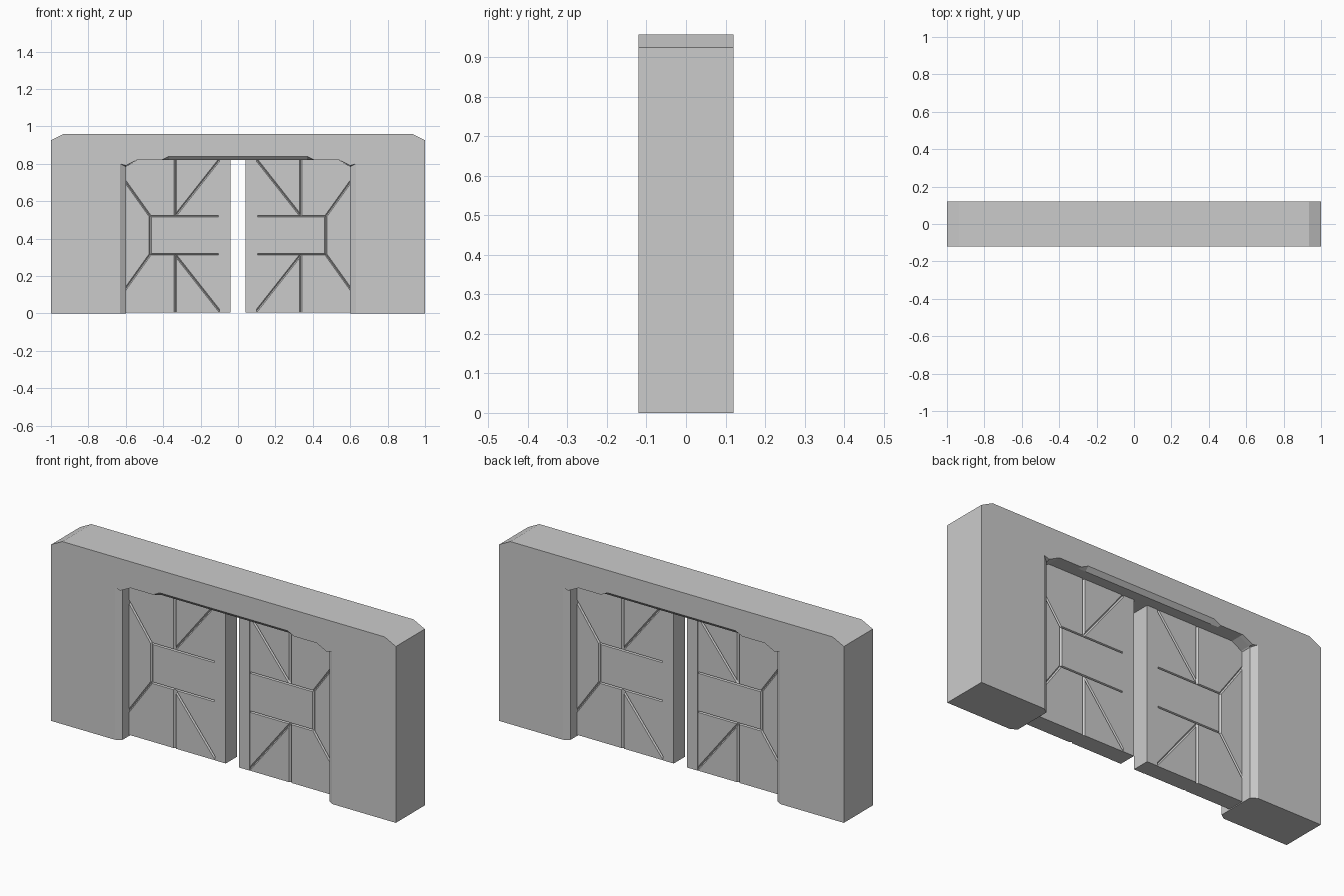
import bpy, bmesh
from mathutils import Vector

if "Cube" in bpy.data.objects:
    bpy.data.objects.remove(bpy.data.objects["Cube"])


def finish(bm, name, mirror=True):
    bmesh.ops.recalc_face_normals(bm, faces=bm.faces)
    me = bpy.data.meshes.new(name)
    bm.to_mesh(me)
    bm.free()
    ob = bpy.data.objects.new(name, me)
    bpy.context.collection.objects.link(ob)
    if mirror:
        m = ob.modifiers.new("mirror", 'MIRROR')
        m.use_axis[0] = True
    return ob


def slab(bm, pts, half):
    """Extrude an xz profile from y=-half to y=half."""
    rings = [[bm.verts.new((x, y, z)) for x, z in pts] for y in (-half, half)]
    n = len(pts)
    bm.faces.new(rings[0])
    bm.faces.new(rings[1][::-1])
    for i in range(n):
        j = (i + 1) % n
        bm.faces.new((rings[0][i], rings[0][j], rings[1][j], rings[1][i]))


# Frame: half of the wall, with a chamfered opening lip on both faces
outer = [(0, 0.958), (0.935, 0.958), (1, 0.925), (1, 0)]
lip = [(0.63, 0), (0.63, 0.80), (0.6, 0.79), (0.54, 0.82), (0.41, 0.82), (0.37, 0.84), (0, 0.84)]
throat = [(0.6, 0), (0.6, 0.785), (0.595, 0.79), (0.54, 0.82), (0.41, 0.82), (0.37, 0.82), (0, 0.82)]
bm = bmesh.new()


def ring(pts, y):
    return [bm.verts.new((x, y, z)) for x, z in pts]


out = [ring(outer, y) for y in (-0.12, 0.12)]
inn = [ring(p, y) for p, y in ((lip, -0.12), (throat, -0.10), (throat, 0.10), (lip, 0.12))]
bm.faces.new(out[0] + inn[0])
bm.faces.new(out[1] + inn[3])
for strips in (out, inn):
    for a, b in zip(strips, strips[1:]):
        for i in range(len(a) - 1):
            bm.faces.new((a[i], a[i + 1], b[i + 1], b[i]))
bm.faces.new([out[0][-1]] + [r[0] for r in inn] + [out[1][-1]])
finish(bm, "door_frame")

# Groove cutters: diamond bars along each seam, on both door faces
FACE = 0.045
MID = 0.4175
seams = [((0.335, 0.52), (0.335, 0.85), 0.007), ((0.333, 0.525), (0.077, 0.85), 0.006),
         ((0.47, 0.52), (0.63, 0.744), 0.006), ((0.105, 0.52), (0.474, 0.52), 0.004)]
seams += [((a[0], 2 * MID - a[1]), (b[0], 2 * MID - b[1]), w) for a, b, w in seams]
seams.append(((0.47, 0.312), (0.47, 0.523), 0.007))
bm = bmesh.new()
for y in (-FACE, FACE):
    for a, b, w in seams:
        p, q = Vector((a[0], y, a[1])), Vector((b[0], y, b[1]))
        d = (q - p).normalized()
        side, deep = Vector((-d.z, 0, d.x)) * w, Vector((0, 0.008, 0))
        ends = [[bm.verts.new(c + o) for o in (side, deep, -side, -deep)] for c in (p, q)]
        bm.faces.new(ends[0])
        bm.faces.new(ends[1][::-1])
        for i in range(4):
            j = (i + 1) % 4
            bm.faces.new((ends[0][i], ends[0][j], ends[1][j], ends[1][i]))
cutter = finish(bm, "groove_cutter", mirror=False)
cutter.hide_render = True
cutter.hide_viewport = True

# Door leaves
bm = bmesh.new()
slab(bm, [(0.04, 0.005), (0.6, 0.005), (0.6, 0.785), (0.54, 0.82), (0.04, 0.82)], FACE)
door = finish(bm, "door_leaf", mirror=False)
cut = door.modifiers.new("grooves", 'BOOLEAN')
cut.operation = 'DIFFERENCE'
cut.solver = 'EXACT'
cut.use_self = True
cut.object = cutter
mir = door.modifiers.new("mirror", 'MIRROR')
mir.use_axis[0] = True

# Meeting-edge strips, a hair proud of the leaves
bm = bmesh.new()
slab(bm, [(0.039, 0.005), (0.1, 0.005), (0.1, 0.82), (0.039, 0.82)], FACE + 0.001)
finish(bm, "meeting_edge_strip")
